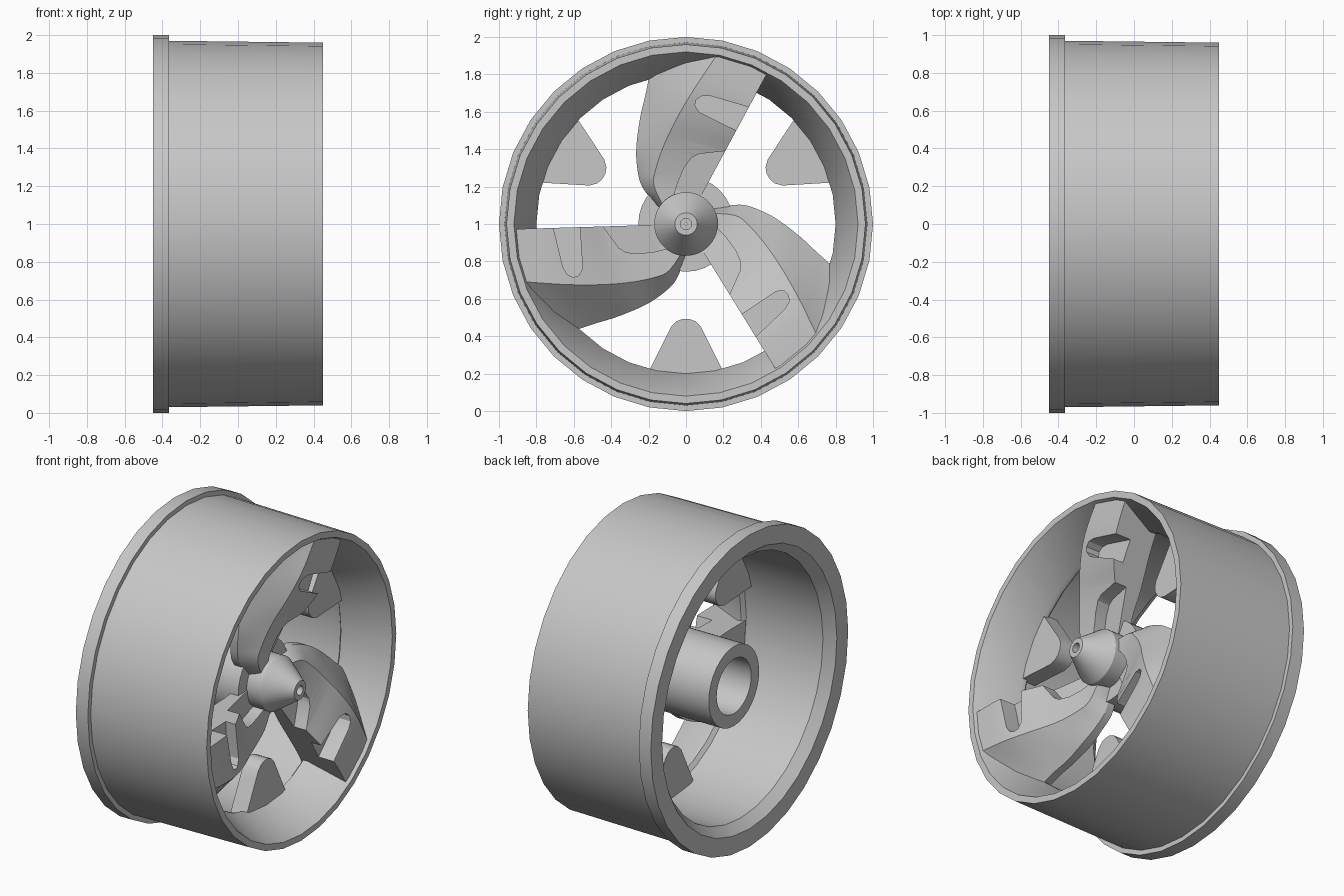
import bpy, bmesh, math

if "Cube" in bpy.data.objects:
    bpy.data.objects.remove(bpy.data.objects["Cube"], do_unlink=True)

grey = bpy.data.materials.new("plain grey")
grey.use_nodes = True
grey.diffuse_color = (0.57, 0.57, 0.57, 1)
grey.node_tree.nodes["Principled BSDF"].inputs["Base Color"].default_value = (0.57, 0.57, 0.57, 1)


def finish(name, bm):
    bmesh.ops.recalc_face_normals(bm, faces=bm.faces[:])
    mesh = bpy.data.meshes.new(name)
    bm.to_mesh(mesh)
    bm.free()
    mesh.materials.append(grey)
    return place(name, mesh, 0)


def place(name, mesh, angle):
    ob = bpy.data.objects.new(name, mesh)
    ob.location.z = 1
    ob.rotation_euler.x = angle
    bpy.context.collection.objects.link(ob)
    return ob


def smooth(ob, degrees=30):
    bpy.ops.object.select_all(action='DESELECT')
    ob.select_set(True)
    bpy.context.view_layer.objects.active = ob
    bpy.ops.object.shade_smooth_by_angle(angle=math.radians(degrees))


def loft(name, sections, closed=False):
    """Skin equal-length closed loops, either capped or joined end to end."""
    bm = bmesh.new()
    rings = [[bm.verts.new(p) for p in s] for s in sections]
    pairs = list(zip(rings, rings[1:]))
    if closed:
        pairs.append((rings[-1], rings[0]))
    else:
        bm.faces.new(rings[0])
        bm.faces.new(rings[-1])
    for a, b in pairs:
        for i in range(len(a)):
            j = (i + 1) % len(a)
            bm.faces.new((a[i], a[j], b[j], b[i]))
    return finish(name, bm)


def lathe(name, profile, sides=32):
    """Revolve a closed (x, radius) profile around the axle."""
    turns = [math.tau * i / sides for i in range(sides)]
    ob = loft(name, [[(x, r * math.cos(t), r * math.sin(t)) for x, r in profile]
                     for t in turns], closed=True)
    smooth(ob)
    return ob


def prism(name, outline, floor, top):
    """Extrude a (y, z) outline along the axle; floor may be a function."""
    f = floor if callable(floor) else (lambda y, z: floor)
    return loft(name, [[(f(y, z), y, z) for y, z in outline],
                       [(top, y, z) for y, z in outline]])


def refine(rows, steps=4):
    """Insert smooth in-between rows (Catmull-Rom)."""
    out = []
    for i in range(len(rows) - 1):
        four = (rows[max(i - 1, 0)], rows[i], rows[i + 1], rows[min(i + 2, len(rows) - 1)])
        for k in range(steps):
            t = k / steps
            out.append([b + t * (c - a) / 2 + t * t * (2 * a - 5 * b + 4 * c - d) / 2
                        + t ** 3 * (3 * b - a - 3 * c + d) / 2 for a, b, c, d in zip(*four)])
    return out + [rows[-1]]


# Rim: outer barrel with flange, tapered mouth, throat and rear well
lathe("rim", [(-.45, 1), (-.365, 1), (-.365, .97), (.45, .96), (.45, .92),
              (.2, .8), (.17, .8), (.15, .825), (-.39, .83), (-.45, .885)])

# Hub: rear tube with bore, and cone nose with a small hole
lathe("hub_tube", [(-.34, .255), (.18, .255), (.18, .1), (.1, .1), (.1, .175), (-.34, .175)])
lathe("hub_cone", [(.12, .17), (.28, .17), (.44, .06), (.44, .03), (.38, .03), (.38, .005), (.12, .005)])

# Spoke: lofted blade with a sloped leading side and a straight trailing side
COS, SIN = math.cos(math.radians(61.7)), math.sin(math.radians(61.7))
stations = [  # ridge y z, leading edge y z, trailing radius, front x, edge x, back x
    (.18, .925, -.18, .88, .94, .43, .20, .15),
    (.055, .74, -.215, .70, .72, .42, .20, .15),
    (-.035, .59, -.245, .57, .57, .38, .19, .14),
    (-.11, .44, -.265, .42, .44, .32, .19, .13),
    (-.16, .30, -.262, .31, .32, .28, .18, .13),
    (-.17, .20, -.235, .20, .20, .26, .17, .12),
    (-.10, .06, -.15, .09, .05, .25, .17, .12)]
sections = []
for ry, rz, ly, lz, t, front, edge, back in refine(stations):
    sections.append([(edge, ly, lz), (front, ry, rz), (front, t * COS, t * SIN),
                     (back, t * COS, t * SIN), (back, ly, lz)])
blade = loft("spoke_blade", sections)
bm = bmesh.new()
bm.from_mesh(blade.data)
bmesh.ops.triangulate(bm, faces=bm.faces[:])
bm.to_mesh(blade.data)
bm.free()

# Recesses cut in the blade: a round-ended slot and a stepped pocket by the hub
cutters = [
    prism("slot_cutter", [(.42, .60), (.13, .685), (.085, .685), (.055, .665), (.048, .635),
                          (.07, .598), (.34, .465)], .31, .6),
    prism("pocket_cutter", [(.30, .40), (.21, .39), (.07, .375), (.03, .355), (-.01, .30), (-.045, .22),
                            (-.065, .15), (-.07, .04), (.12, .0), (.3, .2)],
          lambda y, z: .155 + .18 * (y * COS + z * SIN), .6)]
for c in cutters:
    mod = blade.modifiers.new("cut", 'BOOLEAN')
    mod.operation, mod.solver, mod.object = 'DIFFERENCE', 'EXACT', c
bpy.context.view_layer.update()
spoke_mesh = bpy.data.meshes.new_from_object(blade.evaluated_get(bpy.context.evaluated_depsgraph_get()))
for ob in cutters + [blade]:
    bpy.data.objects.remove(ob, do_unlink=True)

# Tab: rounded tooth pointing inward from the throat
half = [(.23, -.86), (.19, -.77), (.10, -.59), (.08, -.55), (.05, -.52), (.018, -.508)]
outline = half + [(-y, z) for y, z in reversed(half)]
tab = prism("tab", outline, .09, .2)
tab_mesh = tab.data
bpy.data.objects.remove(tab, do_unlink=True)

for i, label in enumerate(("first", "second", "third")):
    angle = math.tau * i / 3
    smooth(place(label + "_spoke", spoke_mesh, angle), 25)
    smooth(place(label + "_tab", tab_mesh, angle))
